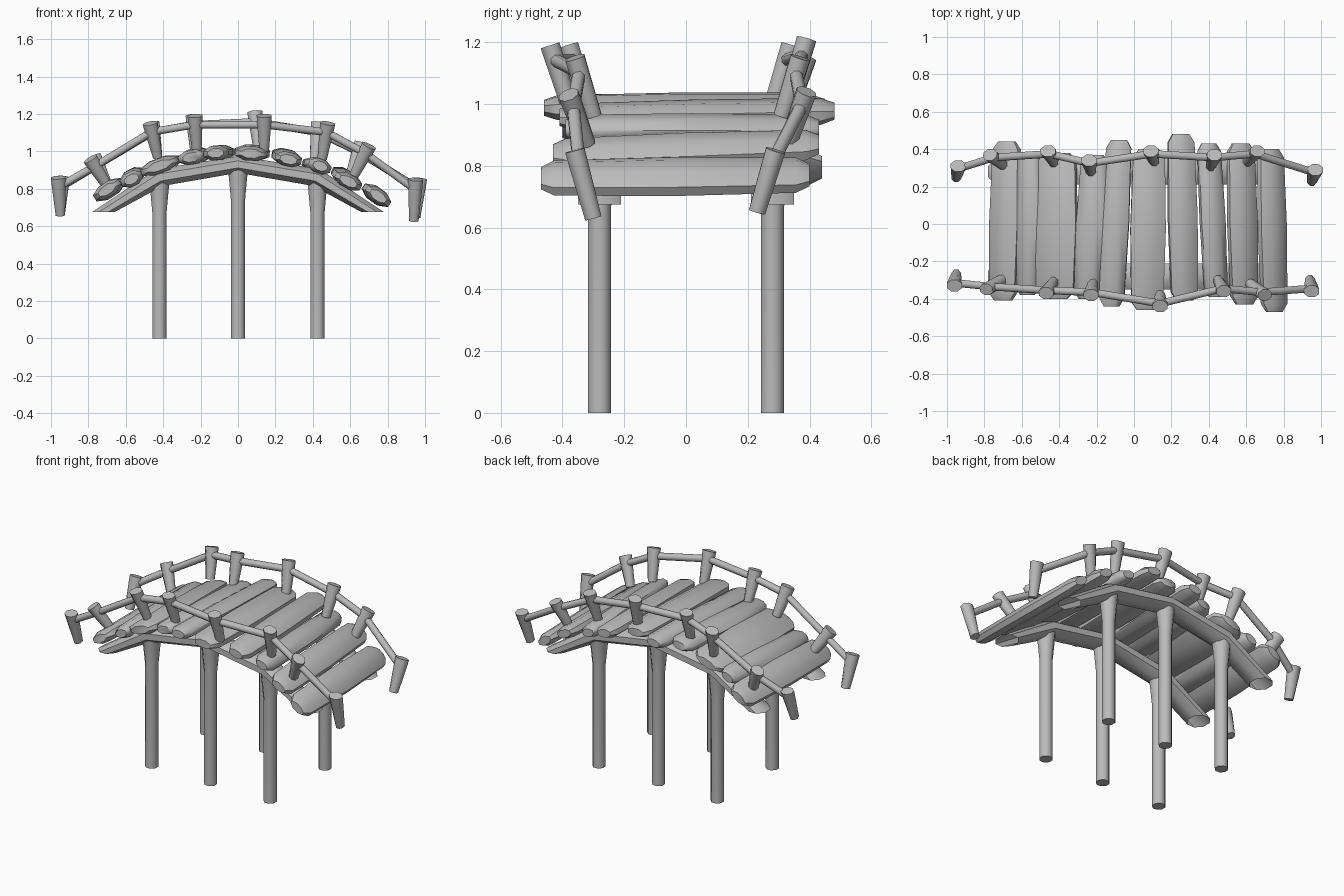
import bpy, bmesh, math
from mathutils import Vector as V

cube = bpy.data.objects.get("Cube")
if cube:
    bpy.data.objects.remove(cube, do_unlink=True)

gray = bpy.data.materials.new("plain_gray")
gray.use_nodes = True
COLOR = (0.5, 0.5, 0.5, 1)
gray.diffuse_color = COLOR
gray.node_tree.nodes["Principled BSDF"].inputs["Base Color"].default_value = COLOR


def loft(name, rings, sides=8, caps=True):
    """Skin a row of elliptical rings, each given as (centre, half axis, half axis)."""
    bm = bmesh.new()
    loops = []
    for c, u, v in rings:
        angles = [2 * math.pi * (i + 0.5) / sides for i in range(sides)]
        k = 1 / math.cos(math.pi / sides)
        loops.append([bm.verts.new(V(c) + k * (V(u) * math.cos(a) + V(v) * math.sin(a)))
                      for a in angles])
    for a, b in zip(loops, loops[1:]):
        for i in range(sides):
            j = (i + 1) % sides
            bm.faces.new((a[i], a[j], b[j], b[i]))
    if caps:
        bm.faces.new(loops[0])
        bm.faces.new(loops[-1])
    bmesh.ops.recalc_face_normals(bm, faces=bm.faces)
    mesh = bpy.data.meshes.new(name)
    bm.to_mesh(mesh)
    bm.free()
    mesh.materials.append(gray)
    obj = bpy.data.objects.new(name, mesh)
    bpy.context.collection.objects.link(obj)
    bpy.ops.object.select_all(action='DESELECT')
    obj.select_set(True)
    bpy.context.view_layer.objects.active = obj
    bpy.ops.object.shade_smooth_by_angle(angle=math.radians(55))
    return obj


def rod(name, a, b, r):
    """Straight round bar between two points."""
    d = (b - a).normalized()
    u = d.cross(V((0, 0, 1))).normalized()
    v = u.cross(d)
    loft(name, [(a, u * r, v * r), (b, u * r, v * r)])


# Arched beams with level-cut open ends, and flared legs
for y, side in ((-0.28, "front"), (0.28, "back")):
    across = (0, 0.07, 0)
    loft("beam_" + side, [
        ((-0.72, y, 0.675), across, (-0.06, 0, 0)),
        ((-0.42, y, 0.86), across, (-0.017, 0, 0.045)),
        ((0, y, 0.93), across, (0, 0, 0.045)),
        ((0.42, y, 0.86), across, (0.017, 0, 0.045)),
        ((0.72, y, 0.675), across, (0.06, 0, 0))], caps=False)
    for x, top, place in ((-0.42, 0.84, "right"), (0, 0.91, "middle"), (0.425, 0.84, "left")):
        profile = ((0, 0.037), (top - 0.18, 0.037), (top - 0.07, 0.047), (top, 0.054))
        loft(f"leg_{side}_{place}", [((x, y, z), (r, 0, 0), (0, r, 0)) for z, r in profile])

# Uneven planks: front x, back x, front y, back y, width, rise to the back
planks = [
    (-0.70, -0.68, -0.41, 0.44, 0.17, 0.0),
    (-0.57, -0.56, -0.38, 0.38, 0.13, 0.02),
    (-0.42, -0.41, -0.40, 0.38, 0.22, 0.0),
    (-0.25, -0.21, -0.40, 0.37, 0.15, 0.01),
    (-0.12, -0.08, -0.44, 0.45, 0.14, 0.0),
    (0.07, 0.08, -0.46, 0.40, 0.18, 0.01),
    (0.27, 0.25, -0.41, 0.48, 0.15, 0.02),
    (0.44, 0.40, -0.39, 0.43, 0.13, 0.0),
    (0.59, 0.57, -0.43, 0.43, 0.16, 0.03),
    (0.75, 0.73, -0.47, 0.40, 0.16, 0.01),
]
for n, (xf, xb, yf, yb, width, rise) in enumerate(planks):
    mid = (xf + xb) / 2
    tilt = -mid * math.radians(48)
    u = V((math.cos(tilt), 0, math.sin(tilt))) * width / 2
    v = V((-math.sin(tilt), 0, math.cos(tilt))) * 0.04
    z = 0.995 - 0.42 * mid * mid
    a, b = V((xf, yf, z - rise / 2)), V((xb, yb, z + rise / 2))
    rings = [(a.lerp(b, t), u * s, v * s)
             for t, s in ((0, 0.6), (0.05, 0.95), (0.5, 1.05), (0.95, 0.95), (1, 0.6))]
    loft(f"plank_{n + 1}", rings)

# Outward leaning posts: top x, top y, top z, bottom x, bottom z
front_posts = [
    (-0.96, -0.33, 0.86, -0.95, 0.66), (-0.79, -0.35, 0.96, -0.69, 0.80),
    (-0.47, -0.37, 1.15, -0.43, 0.97), (-0.23, -0.38, 1.19, -0.22, 1.0),
    (0.14, -0.44, 1.19, 0.14, 1.0), (0.48, -0.36, 1.15, 0.45, 0.96),
    (0.70, -0.38, 1.03, 0.62, 0.87), (0.95, -0.36, 0.85, 0.94, 0.63)]
back_posts = [
    (-0.94, 0.31, 0.86, -0.95, 0.67), (-0.77, 0.37, 0.97, -0.69, 0.80),
    (-0.46, 0.39, 1.15, -0.43, 0.97), (-0.24, 0.34, 1.19, -0.23, 1.0),
    (0.09, 0.39, 1.21, 0.11, 1.0), (0.43, 0.37, 1.15, 0.41, 0.96),
    (0.66, 0.39, 1.04, 0.60, 0.87), (0.97, 0.29, 0.85, 0.95, 0.65)]

for side, out, posts in (("front", -1, front_posts), ("back", 1, back_posts)):
    joints = []
    for n, (xt, yt, zt, xb, zb) in enumerate(posts):
        top, foot = V((xt, yt, zt)), V((xb, yt - out * 0.06, zb))
        d = (top - foot).normalized()
        u = V((0, 1, 0)).cross(d).normalized()
        v = d.cross(u)
        loft(f"post_{side}_{n + 1}", [(foot, u * 0.025, v * 0.027),
                                      (top.lerp(foot, 0.25), u * 0.037, v * 0.031),
                                      (top, u * 0.04, v * 0.032)])
        joints.append(top.lerp(foot, 0.25))
    # Hand rail running from post to post
    for n, (a, b) in enumerate(zip(joints, joints[1:])):
        rod(f"rail_{side}_{n + 1}", a, b, 0.02)
